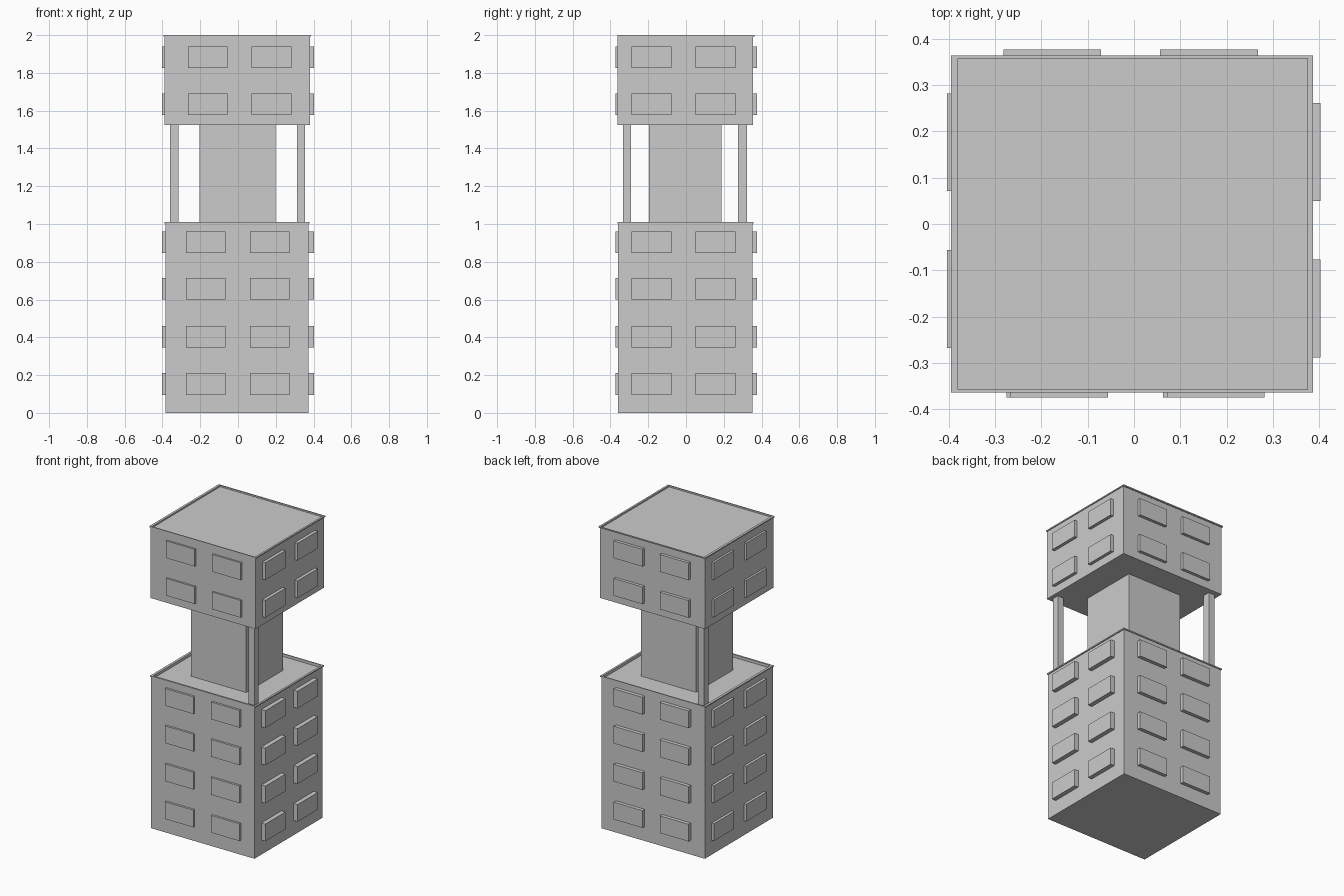
import bpy, bmesh

if "Cube" in bpy.data.objects:
    bpy.data.objects.remove(bpy.data.objects["Cube"])


def box(name, x, y, z):
    """Box from (min, max) ranges."""
    bm = bmesh.new()
    bmesh.ops.create_cube(bm, size=1)
    for v in bm.verts:
        v.co = [r[0] if c < 0 else r[1] for c, r in zip(v.co, (x, y, z))]
    return finish(name, bm)


def finish(name, bm):
    bmesh.ops.recalc_face_normals(bm, faces=bm.faces)
    me = bpy.data.meshes.new(name)
    bm.to_mesh(me)
    bm.free()
    ob = bpy.data.objects.new(name, me)
    bpy.context.collection.objects.link(ob)
    return ob


def block(name, x, y, z, lip, rim, depth):
    """Storey block whose flat roof is sunk behind a thin overhanging lip."""
    top = z[1]
    bm = bmesh.new()
    rings = [(x, y, z[0]), (x, y, top - 0.008),
             (*lip, top - 0.008), (*lip, top),
             (*rim, top), (*rim, top - depth)]
    loops = [[bm.verts.new((px, py, h)) for px, py in
              ((a[0], b[0]), (a[1], b[0]), (a[1], b[1]), (a[0], b[1]))]
             for a, b, h in rings]
    for lo, hi in zip(loops, loops[1:]):
        for i in range(4):
            j = (i + 1) % 4
            bm.faces.new((lo[i], lo[j], hi[j], hi[i]))
    bm.faces.new(loops[0][::-1])
    bm.faces.new(loops[-1])
    return finish(name, bm)


# Main masses
block("lower_block", (-0.385, 0.373), (-0.36, 0.352), (0, 1.01),
      ((-0.39, 0.379), (-0.362, 0.357)), ((-0.374, 0.366), (-0.35, 0.35)), 0.018)
block("upper_block", (-0.389, 0.381), (-0.362, 0.356), (1.525, 2.0),
      ((-0.395, 0.386), (-0.363, 0.363)), ((-0.38, 0.374), (-0.357, 0.357)), 0.01)
box("core", (-0.205, 0.198), (-0.197, 0.188), (0.992, 1.525))

# Two columns on opposite corners
box("front_right_column", (0.312, 0.355), (-0.334, -0.29), (0.992, 1.525))
box("back_left_column", (-0.36, -0.315), (0.276, 0.324), (0.992, 1.525))

# Windows on all four sides, one row per floor
for row, zc in enumerate((0.153, 0.404, 0.656, 0.904, 1.635, 1.884)):
    z = (zc - 0.057, zc + 0.057)
    shift = -0.009 if row < 4 else 0
    for col in range(2):
        tag = f"{row}_{col}"
        o = col * 0.338
        box("front_window_" + tag, (-0.266 + o + shift, -0.056 + o + shift),
            (-0.374, -0.355), z)
        box("back_window_" + tag, (-0.282 + o, -0.071 + o), (0.35, 0.376), z)
        box("left_window_" + tag, (-0.403, -0.38), (-0.267 + o, -0.056 + o), z)
        box("right_window_" + tag, (0.37, 0.402), (-0.288 + o, -0.077 + o), z)
